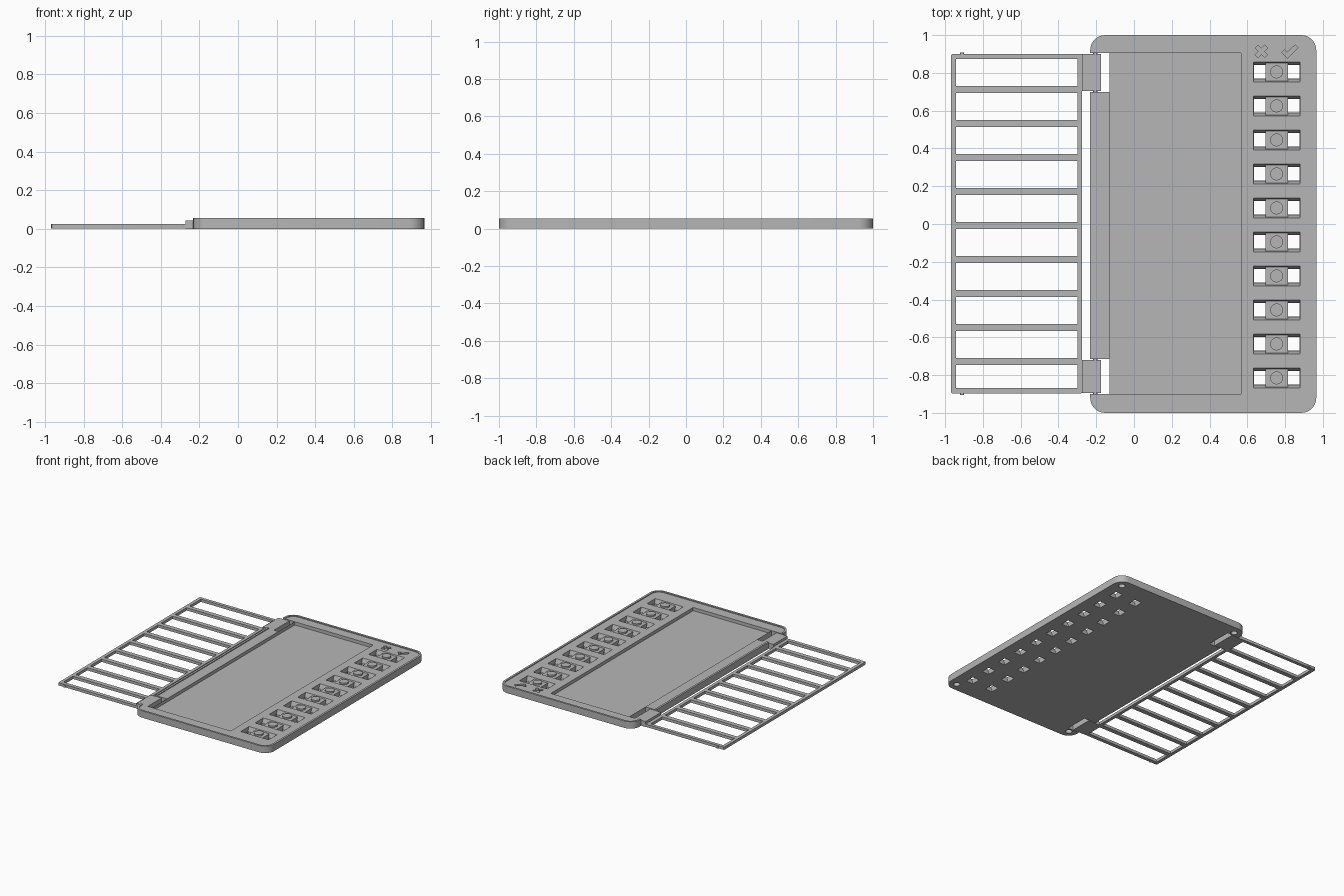
import bpy, bmesh, math
from mathutils import Matrix

if "Cube" in bpy.data.objects:
    bpy.data.objects.remove(bpy.data.objects["Cube"])

grey = bpy.data.materials.new("light_grey")
grey.diffuse_color = (0.47, 0.47, 0.47, 1)
grey.use_nodes = True
grey.node_tree.nodes["Principled BSDF"].inputs["Base Color"].default_value = grey.diffuse_color


def finish(bm, name, helper=False):
    bmesh.ops.recalc_face_normals(bm, faces=bm.faces)
    me = bpy.data.meshes.new(name)
    bm.to_mesh(me)
    bm.free()
    me.materials.append(grey)
    ob = bpy.data.objects.new(name, me)
    bpy.context.collection.objects.link(ob)
    ob.hide_render = helper
    return ob


def box(bm, x0, x1, y0, y1, z0, z1):
    m = Matrix.Translation(((x0 + x1) / 2, (y0 + y1) / 2, (z0 + z1) / 2))
    bmesh.ops.create_cube(bm, size=1, matrix=m @ Matrix.Diagonal((x1 - x0, y1 - y0, z1 - z0, 1)))


def cyl(bm, loc, r, h, axis='Z', seg=24):
    m = Matrix.Translation(loc)
    if axis == 'Y':
        m = m @ Matrix.Rotation(math.pi / 2, 4, 'X')
    bmesh.ops.create_cone(bm, cap_ends=True, segments=seg, radius1=r, radius2=r, depth=h, matrix=m)


def prism(bm, pts, z0, z1):
    a = [bm.verts.new((x, y, z0)) for x, y in pts]
    b = [bm.verts.new((x, y, z1)) for x, y in pts]
    bm.faces.new(a[::-1])
    bm.faces.new(b)
    for i in range(len(a)):
        j = (i + 1) % len(a)
        bm.faces.new((a[i], a[j], b[j], b[i]))


def rounded(x0, x1, y0, y1, r, n=8):
    pts = []
    for k, (cx, cy) in enumerate([(x1 - r, y1 - r), (x0 + r, y1 - r), (x0 + r, y0 + r), (x1 - r, y0 + r)]):
        for i in range(n + 1):
            a = math.pi / 2 * (k + i / n)
            pts.append((cx + r * math.cos(a), cy + r * math.sin(a)))
    return pts


def cut(ob, bm):
    c = finish(bm, "cutter", True)
    mod = ob.modifiers.new("cut", 'BOOLEAN')
    mod.operation, mod.solver, mod.object = 'DIFFERENCE', 'EXACT', c
    bpy.context.view_layer.objects.active = ob
    bpy.ops.object.modifier_apply(modifier=mod.name)
    bpy.data.objects.remove(c)


def smooth(ob):
    bpy.ops.object.select_all(action='DESELECT')
    ob.select_set(True)
    bpy.context.view_layer.objects.active = ob
    bpy.ops.object.shade_smooth_by_angle(angle=math.radians(30))


rows = [0.805 - 0.18 * i for i in range(10)]
TOP, FACE, FLOOR = 0.055, 0.048, 0.022

# Tray body with rounded corners
bm = bmesh.new()
prism(bm, rounded(-0.232, 0.965, -1, 1, 0.08), 0, TOP)
body = finish(bm, "tray_body")

# Lowered face inside a thin rim
bm = bmesh.new()
prism(bm, rounded(-0.216, 0.949, -0.984, 0.984, 0.064), FACE, 0.1)
cut(body, bm)

# Large shallow recess
bm = bmesh.new()
box(bm, -0.13, 0.566, -0.9, 0.905, FLOOR, 0.1)
cut(body, bm)

# Hinge notches through the left wall
bm = bmesh.new()
box(bm, -0.3, -0.1305, 0.7, 0.9045, -0.1, 0.1)
box(bm, -0.3, -0.1305, -0.8995, -0.715, -0.1, 0.1)
cut(body, bm)

# Slider pockets with sloping side walls
bm = bmesh.new()
for y in rows:
    v = []
    for z, d in ((0.014, 0.038), (0.06, 0.057)):
        v.append([bm.verts.new((x, y + s, z)) for x, s in ((0.632, -d), (0.879, -d), (0.879, d), (0.632, d))])
    a, b = v
    bm.faces.new(a[::-1])
    bm.faces.new(b)
    for i in range(4):
        j = (i + 1) % 4
        bm.faces.new((a[i], a[j], b[j], b[i]))
cut(body, bm)

# Openings under each pocket and round sockets in the underside
bm = bmesh.new()
for y in rows:
    for x0 in (0.634, 0.815):
        box(bm, x0, x0 + 0.062, y - 0.036, y + 0.036, -0.1, 0.03)
for x in (-0.165, 0.9):
    for y in (-0.935, 0.935):
        cyl(bm, (x, y, -0.02), 0.024, 0.1)
cut(body, bm)

# Engraved cross and tick
bm = bmesh.new()
w, l, c, s = 0.011, 0.036, 0.674, math.sqrt(0.5)
cross = [(w, w), (l, w), (l, -w), (w, -w), (w, -l), (-w, -l),
         (-w, -w), (-l, -w), (-l, w), (-w, w), (-w, l), (w, l)]
prism(bm, [(c + s * (x - y), 0.914 + s * (x + y)) for x, y in cross], 0.03, 0.1)
tick = [(0.782, 0.908), (0.797, 0.923), (0.812, 0.908), (0.853, 0.948), (0.868, 0.933), (0.812, 0.878)]
prism(bm, tick, 0.03, 0.1)
cut(body, bm)
smooth(body)

# Sliders, each with a round button
bm = bmesh.new()
for y in rows:
    box(bm, 0.696, 0.815, y - 0.047, y + 0.047, 0.012, 0.04)
    cyl(bm, (0.755, y, 0.045), 0.034, 0.014)
smooth(finish(bm, "sliders"))

# Ladder-shaped door frame
bm = bmesh.new()
prism(bm, rounded(-0.968, -0.275, -0.897, 0.9, 0.008, 3), 0.002, 0.024)
frame = finish(bm, "door_frame")
bars = [0.712 - 0.18 * i for i in range(9)]
edges = [0.892] + bars + [-0.885]
bm = bmesh.new()
for hi, lo in zip(edges, edges[1:]):
    box(bm, -0.942, -0.3, lo + 0.018, hi - 0.018, -0.1, 0.1)
cut(frame, bm)
smooth(frame)

# Catch bumps on the free edge of the door
bm = bmesh.new()
for y in (-0.898, 0.901):
    cyl(bm, (-0.91, y, 0.012), 0.01, 0.012, 'Y', 12)
finish(bm, "door_catches")

# Hinge blocks and pins
bm = bmesh.new()
for y0, y1 in ((0.704, 0.9), (-0.896, -0.72)):
    box(bm, -0.272, -0.175, y0, y1, 0.0, 0.044)
    cyl(bm, (-0.205, (y0 + y1) / 2, 0.024), 0.013, y1 - y0 + 0.02, 'Y', 16)
    box(bm, -0.28, -0.26, y0, y1, 0.002, 0.024)
smooth(finish(bm, "hinges"))
